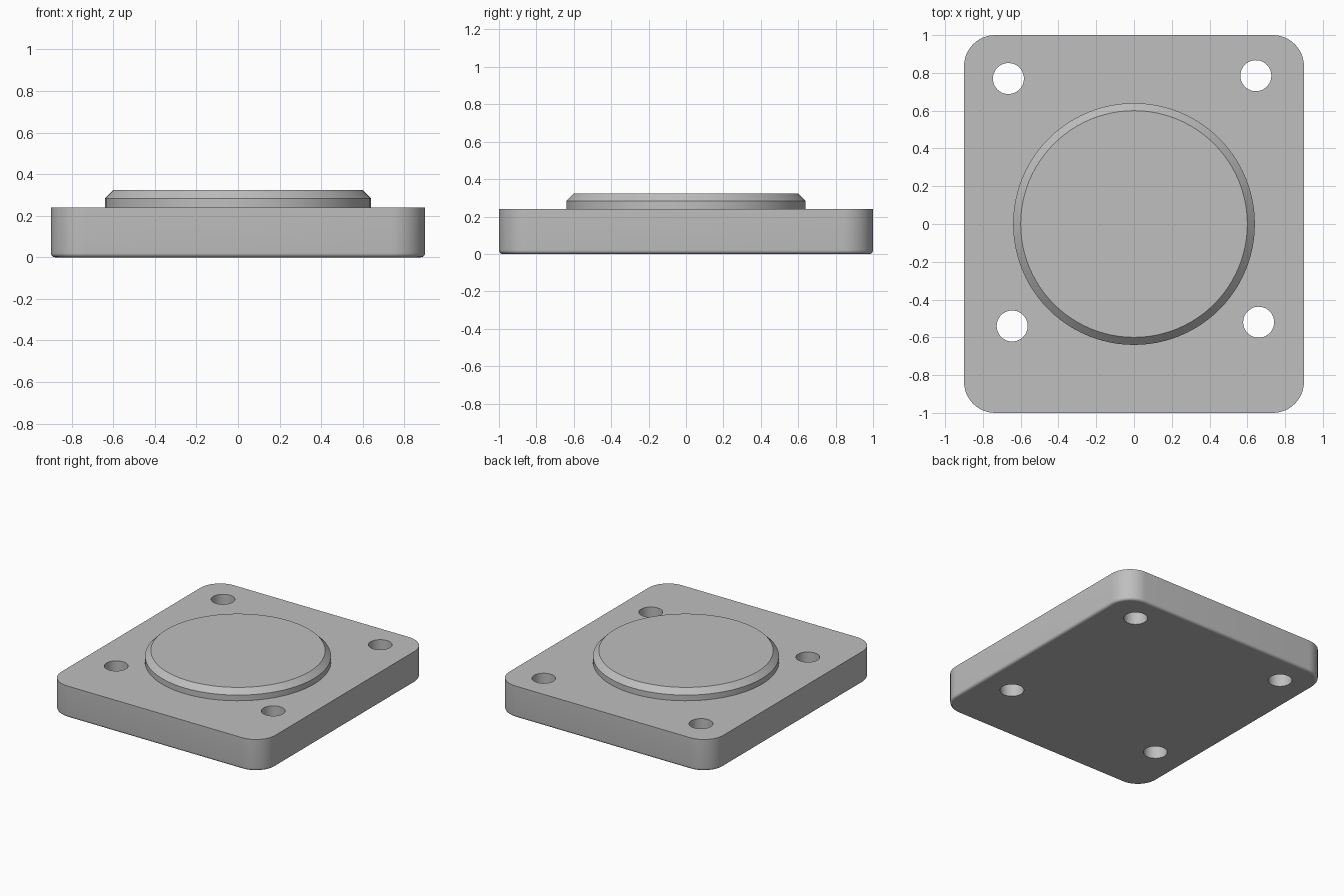
import bpy, bmesh, math

cube = bpy.data.objects.get("Cube")
if cube:
    bpy.data.objects.remove(cube)

WIDTH, DEPTH, HEIGHT = 1.8, 2.0, 0.24
CORNER, FILLET = 0.165, 0.02
HOLE_RADIUS = 0.082
HOLES = [(-0.665, 0.77), (0.645, 0.785), (-0.645, -0.54), (0.66, -0.52)]

grey = bpy.data.materials.new("plain grey")
grey.use_nodes = True
grey.diffuse_color = (0.52, 0.52, 0.52, 1)
grey.node_tree.nodes["Principled BSDF"].inputs["Base Color"].default_value = grey.diffuse_color


def rounded_ring(inset, z, steps=12):
    """Rounded rectangle outline, shrunk by inset."""
    points = []
    for k, (sx, sy) in enumerate([(1, 1), (-1, 1), (-1, -1), (1, -1)]):
        for i in range(steps + 1):
            a = math.pi / 2 * (k + i / steps)
            r = CORNER - inset
            points.append((sx * (WIDTH / 2 - CORNER) + r * math.cos(a),
                           sy * (DEPTH / 2 - CORNER) + r * math.sin(a), z))
    return points


def circle_ring(radius, z, sides=96):
    return [(radius * math.cos(math.tau * i / sides),
             radius * math.sin(math.tau * i / sides), z) for i in range(sides)]


def loft(name, rings):
    """Closed solid through outlines listed from bottom to top."""
    bm = bmesh.new()
    loops = [[bm.verts.new(p) for p in ring] for ring in rings]
    n = len(loops[0])
    for low, high in zip(loops, loops[1:]):
        for i in range(n):
            j = (i + 1) % n
            bm.faces.new((low[i], low[j], high[j], high[i]))
    bm.faces.new(loops[0][::-1])
    bm.faces.new(loops[-1])
    mesh = bpy.data.meshes.new(name)
    bm.to_mesh(mesh)
    bm.free()
    mesh.materials.append(grey)
    obj = bpy.data.objects.new(name, mesh)
    bpy.context.collection.objects.link(obj)
    return obj


def select_only(obj):
    bpy.ops.object.select_all(action='DESELECT')
    obj.select_set(True)
    bpy.context.view_layer.objects.active = obj


def smooth(obj):
    """Smooth the curved sides and keep level faces flat."""
    select_only(obj)
    bpy.ops.object.shade_smooth_by_angle(angle=math.radians(30))
    for face in obj.data.polygons:
        if abs(face.normal.z) > 0.999:
            face.use_smooth = False


# Base plate with a filleted bottom edge
fillet = []
for i in range(7):
    a = math.pi / 2 * i / 6
    fillet.append(rounded_ring(FILLET * (1 - math.sin(a)), FILLET * (1 - math.cos(a))))
plate = loft("base_plate", fillet + [rounded_ring(0, HEIGHT)])

# Four bolt holes through the plate
for x, y in HOLES:
    cutter = loft("hole_cutter", [circle_ring(HOLE_RADIUS, -0.1, 48),
                                  circle_ring(HOLE_RADIUS, HEIGHT + 0.1, 48)])
    cutter.location = (x, y, 0)
    cutter.hide_render = True
    bpy.context.view_layer.update()
    select_only(plate)
    cut = plate.modifiers.new("bolt_hole", 'BOOLEAN')
    cut.operation = 'DIFFERENCE'
    cut.solver = 'EXACT'
    cut.object = cutter
    bpy.ops.object.modifier_apply(modifier=cut.name)
    bpy.data.objects.remove(cutter)
smooth(plate)

# Raised round boss with a chamfered rim
boss = loft("raised_boss", [circle_ring(0.64, HEIGHT - 0.04), circle_ring(0.64, 0.283),
                            circle_ring(0.60, 0.323)])
smooth(boss)
